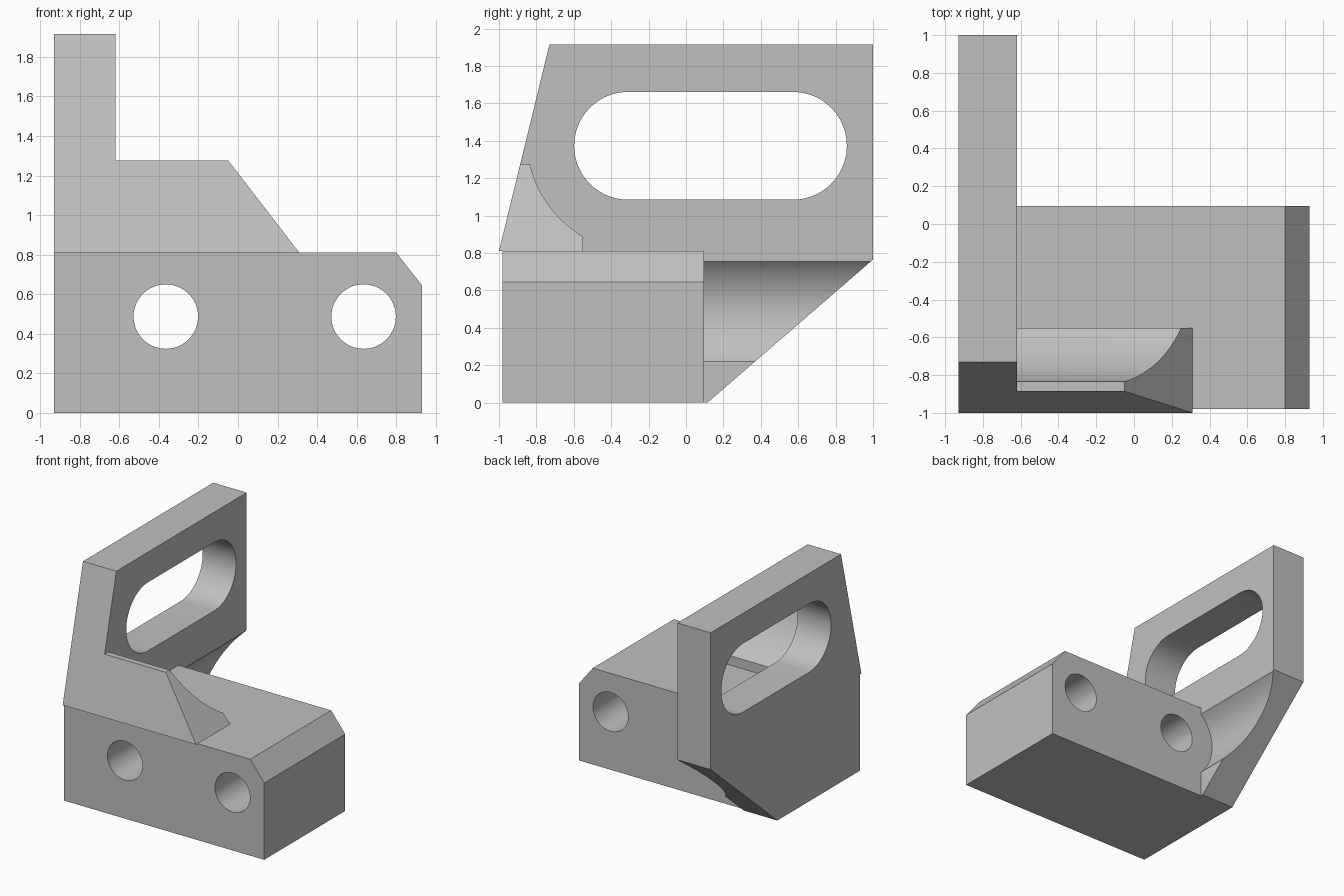
import bpy, bmesh, math
from mathutils import Vector

cube = bpy.data.objects.get("Cube")
if cube:
    bpy.data.objects.remove(cube, do_unlink=True)

grey = bpy.data.materials.new("plain_grey")
grey.use_nodes = True
colour = (0.53, 0.53, 0.53, 1)
grey.diffuse_color = colour
grey.node_tree.nodes["Principled BSDF"].inputs["Base Color"].default_value = colour


def arc(cu, cv, r, start, end, steps):
    """Points on an arc, angles in degrees."""
    angles = [math.radians(start + (end - start) * i / steps) for i in range(steps + 1)]
    return [(cu + r * math.cos(a), cv + r * math.sin(a)) for a in angles]


def prism(name, outline, axis, lo, hi):
    """Extrude an outline: along x it is (y, z), along y it is (x, z)."""
    def place(u, v, d):
        return Vector((d, u, v)) if axis == "x" else Vector((u, d, v))
    bm = bmesh.new()
    rings = [[bm.verts.new(place(u, v, d)) for u, v in outline] for d in (lo, hi)]
    for ring in rings:
        bm.faces.new(ring)
    n = len(outline)
    for i in range(n):
        j = (i + 1) % n
        bm.faces.new((rings[0][i], rings[0][j], rings[1][j], rings[1][i]))
    bmesh.ops.recalc_face_normals(bm, faces=bm.faces)
    mesh = bpy.data.meshes.new(name)
    bm.to_mesh(mesh)
    bm.free()
    mesh.materials.append(grey)
    ob = bpy.data.objects.new(name, mesh)
    bpy.context.collection.objects.link(ob)
    return ob


def combine(target, tool, operation):
    """Apply a boolean and discard the tool."""
    mod = target.modifiers.new(operation.lower(), "BOOLEAN")
    mod.operation, mod.solver, mod.object = operation, "EXACT", tool
    bpy.context.view_layer.objects.active = target
    bpy.ops.object.modifier_apply(modifier=mod.name)
    bpy.data.objects.remove(tool, do_unlink=True)


left, right, inner = -0.93, 0.93, -0.62
front, back, deck = -0.98, 0.095, 0.81
bolt_x, bolt_z = -0.365, 0.487

# Base block with a chamfered end and two bolt holes
base = prism("base_block", [(left, 0), (right, 0), (right, 0.645), (0.8, deck), (left, deck)],
             "y", front, back)
for x in (bolt_x, bolt_x + 1.0):
    combine(base, prism("bolt_hole", arc(x, bolt_z, 0.163, 0, 354, 59), "y", -1.2, 0.4),
            "DIFFERENCE")

# Upright side plate with sloping front and underside
plate = prism("side_plate", [(-1, deck), (-0.73, 1.915), (1, 1.915), (1, 0.765),
                             (0.115, 0), (back, 0), (back, deck)], "x", left, inner)
slot = arc(0.572, 1.373, 0.288, -90, 90, 28) + arc(-0.31, 1.373, 0.288, 90, 270, 28)
combine(plate, prism("handle_slot", slot, "x", -1.2, -0.3), "DIFFERENCE")

# Round clearance behind the bolt hole, scooped from the plate
combine(plate, prism("clearance", arc(bolt_x, bolt_z, 0.37, 0, 356, 89), "y", back - 0.1, 1.3),
        "DIFFERENCE")

# Front gusset with a hollowed back and a sloping end
hollow = arc(-0.242, 1.412, 0.608, 193, 239.5, 16)
gusset = prism("front_gusset", [(-1, deck), (-0.886, 1.277), (-0.835, 1.277)] + hollow[1:]
               + [(-0.55, deck)], "x", inner, 0)
for v in gusset.data.vertices:
    if v.co.x > inner + 0.1:
        v.co.x = 0.31 - (v.co.z - deck) * 0.36 / 0.467

combine(plate, gusset, "UNION")
combine(base, plate, "UNION")
base.name = "handle_bracket"

# Smooth round walls, crisp edges
bpy.ops.object.select_all(action="DESELECT")
base.select_set(True)
bpy.context.view_layer.objects.active = base
bpy.ops.object.shade_smooth_by_angle(angle=math.radians(20))
